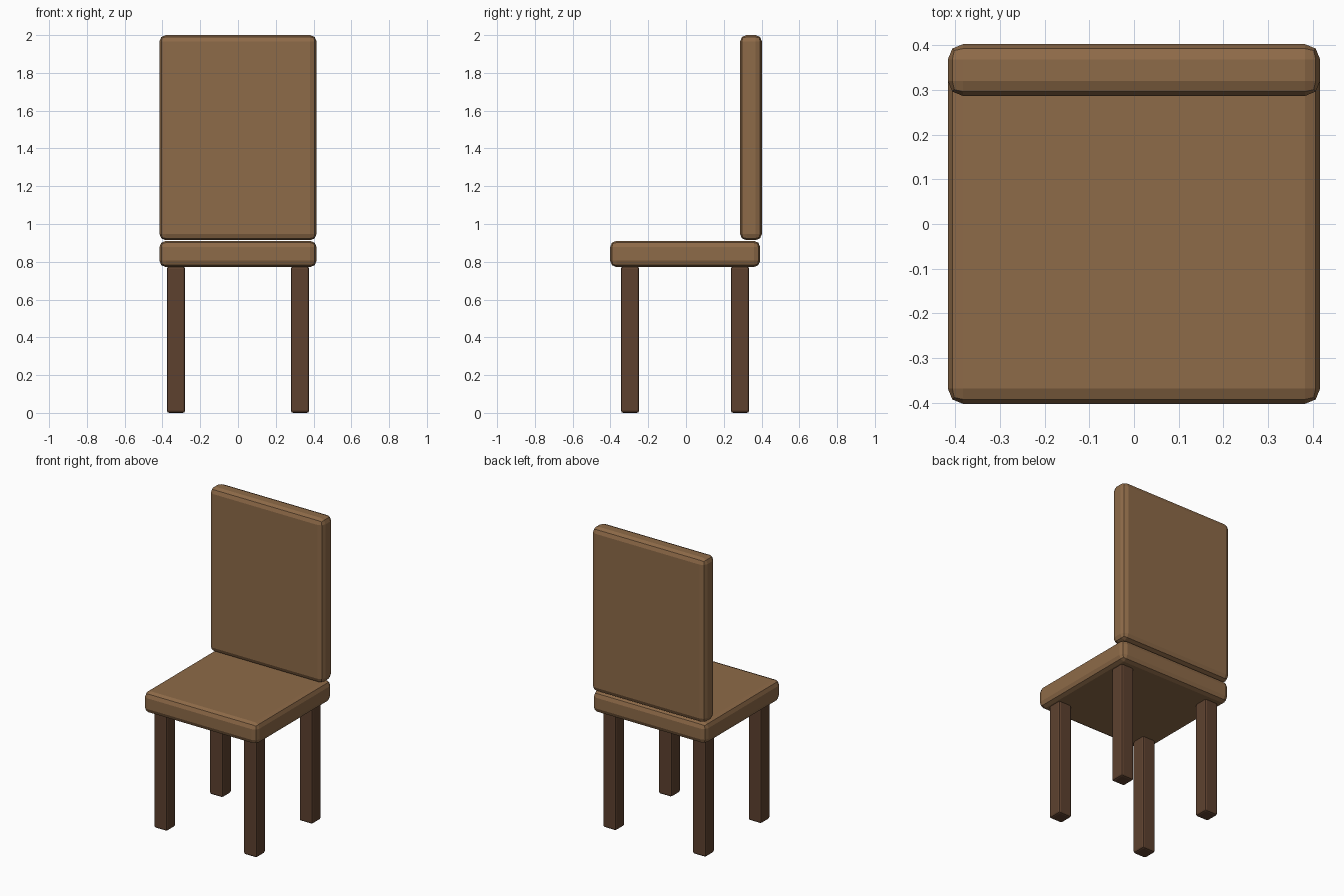
import bpy, bmesh

if "Cube" in bpy.data.objects:
    bpy.data.objects.remove(bpy.data.objects["Cube"])


def material(name, colour):
    m = bpy.data.materials.new(name)
    m.diffuse_color = colour
    m.use_nodes = True
    m.node_tree.nodes["Principled BSDF"].inputs["Base Color"].default_value = m.diffuse_color
    return m


def rounded_box(name, lo, hi, bevel, mat):
    """Box between two corners with every edge bevelled in two flat segments."""
    size = [b - a for a, b in zip(lo, hi)]
    bm = bmesh.new()
    bmesh.ops.create_cube(bm, size=1)
    bmesh.ops.scale(bm, vec=size, verts=bm.verts)
    bmesh.ops.bevel(bm, geom=bm.edges[:], offset=bevel, segments=2,
                    profile=0.5, affect='EDGES')
    me = bpy.data.meshes.new(name)
    bm.to_mesh(me)
    bm.free()
    me.materials.append(mat)
    ob = bpy.data.objects.new(name, me)
    ob.location = [(a + b) / 2 for a, b in zip(lo, hi)]
    bpy.context.collection.objects.link(ob)
    return ob


wood = material("wood", (0.27, 0.145, 0.065, 1))
dark_wood = material("dark_wood", (0.11, 0.053, 0.028, 1))

# seat and backrest
rounded_box("seat", (-0.416, -0.402, 0.772), (0.416, 0.393, 0.911), 0.034, wood)
rounded_box("backrest", (-0.416, 0.286, 0.914), (0.416, 0.402, 2.0), 0.034, wood)

# four legs
half = 0.048
for side, x in (("left", -0.328), ("right", 0.328)):
    for end, y in (("front", -0.296), ("back", 0.286)):
        rounded_box(f"{end}_{side}_leg", (x - half, y - half, 0),
                    (x + half, y + half, 0.775), 0.012, dark_wood)
